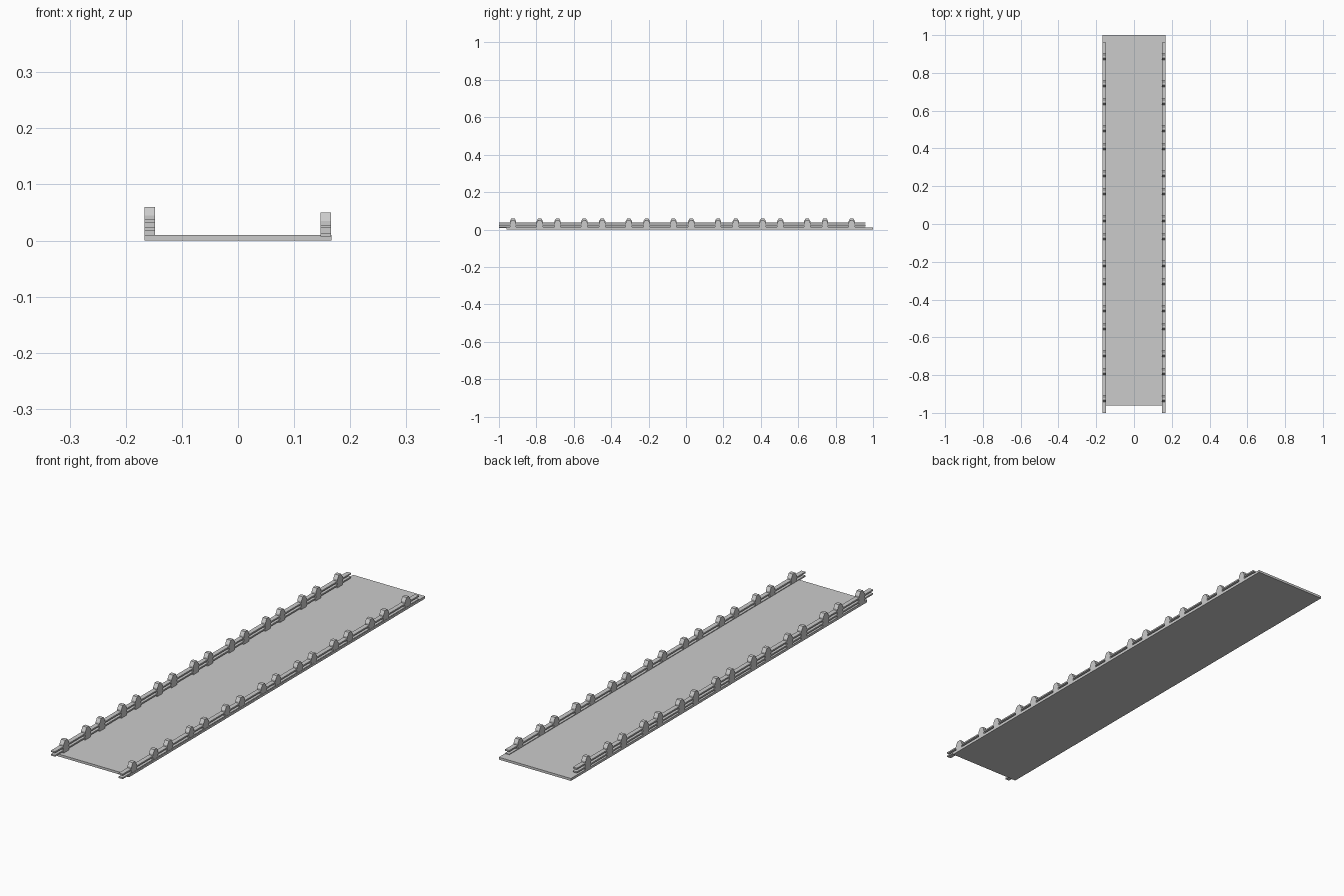
import bpy, bmesh

if "Cube" in bpy.data.objects:
    bpy.data.objects.remove(bpy.data.objects["Cube"])

def box(name, x0, x1, y0, y1, z0, z1):
    bm = bmesh.new()
    bmesh.ops.create_cube(bm, size=1)
    for v in bm.verts:
        v.co.x = x1 if v.co.x > 0 else x0
        v.co.y = y1 if v.co.y > 0 else y0
        v.co.z = z1 if v.co.z > 0 else z0
    return finish(name, bm)

def finish(name, bm):
    bmesh.ops.recalc_face_normals(bm, faces=bm.faces)
    me = bpy.data.meshes.new(name)
    bm.to_mesh(me)
    bm.free()
    ob = bpy.data.objects.new(name, me)
    bpy.context.collection.objects.link(ob)
    return ob

def add_prism(bm, profile, x0, x1, y, z):
    # Extrude a y-z profile along x
    face = bm.faces.new([bm.verts.new((x0, y + py, z + pz)) for py, pz in profile])
    ext = bmesh.ops.extrude_face_region(bm, geom=[face])["geom"]
    for v in ext:
        if isinstance(v, bmesh.types.BMVert):
            v.co.x = x1

# Deck slab
box("deck", -0.167, 0.167, -0.96, 1.0, 0.0, 0.01)

# Posts come in pairs along each edge, tapered to a flat top
post = [(-0.017, 0), (0.017, 0), (0.017, 0.035), (0.008, 0.05), (-0.008, 0.05), (-0.017, 0.035)]
pairs = [-0.925 + 0.2383 * i for i in range(8)]
post_y = [y + d for y in pairs for d in (0, 0.143)]

# Left side stands on the deck, right side is sunk by the deck thickness
for side, x0, x1, base in (("left", -0.167, -0.148, 0.01), ("right", 0.147, 0.166, 0.0)):
    bm = bmesh.new()
    for y in post_y:
        add_prism(bm, post, x0, x1, y, base)
    finish(side + "_posts", bm)
    for level, z in (("lower", 0.007), ("upper", 0.022)):
        box(f"{side}_{level}_rail", x0, x1, -1.0, 0.96, base + z, base + z + 0.006)
